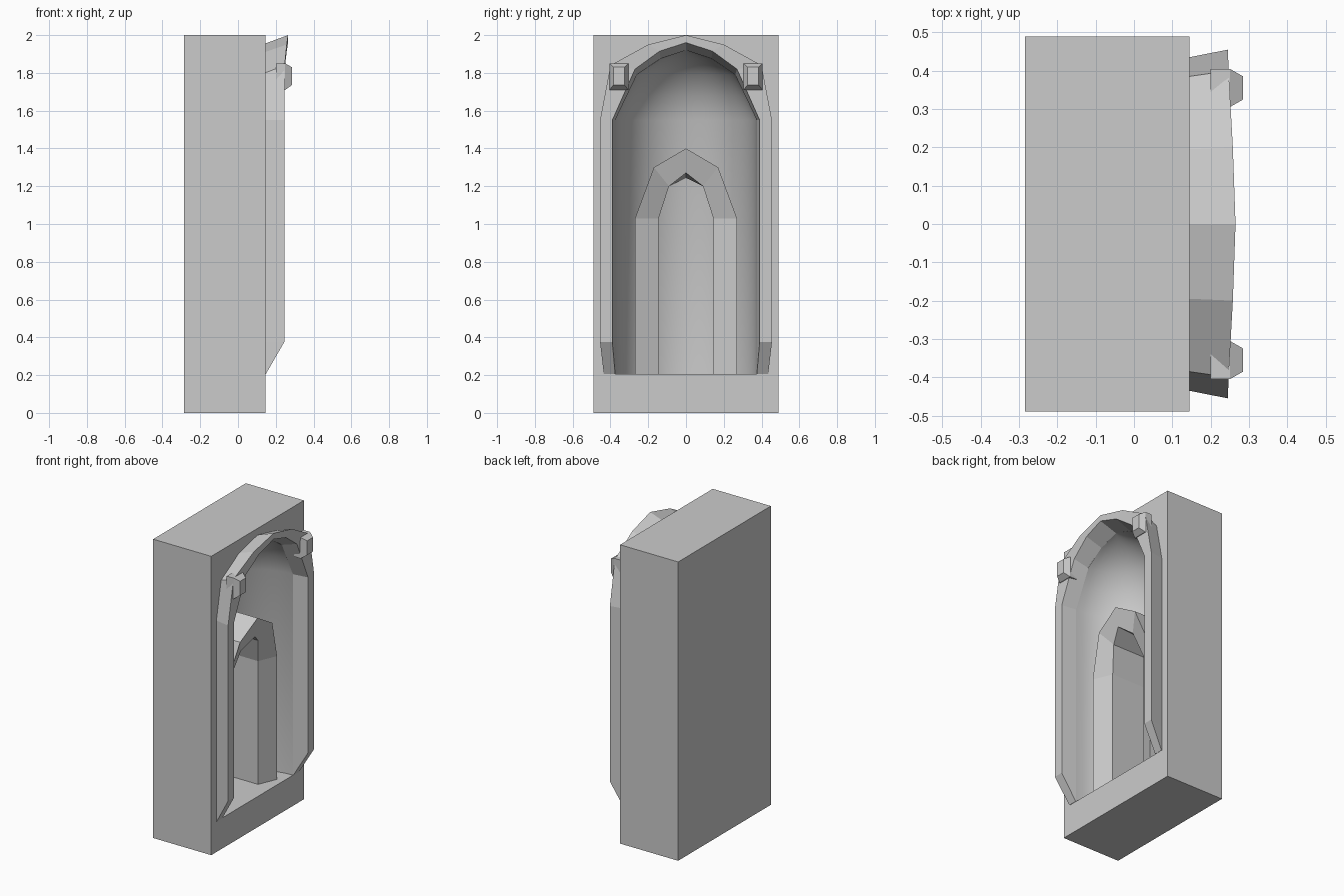
import bpy, bmesh, math

if "Cube" in bpy.data.objects:
    bpy.data.objects.remove(bpy.data.objects["Cube"])

FACE = 0.145      # plane of the block's niche side
FLOOR = 0.205     # niche floor height
W, DEPTH = 0.375, 0.39


def finish(name, bm):
    bmesh.ops.remove_doubles(bm, verts=bm.verts, dist=1e-5)
    bmesh.ops.recalc_face_normals(bm, faces=bm.faces)
    me = bpy.data.meshes.new(name)
    bm.to_mesh(me)
    bm.free()
    ob = bpy.data.objects.new(name, me)
    bpy.context.collection.objects.link(ob)
    return ob


def loft(name, sections):
    """Skin closed sections with equal point counts and cap both ends."""
    bm = bmesh.new()
    rings = [[bm.verts.new(p) for p in s] for s in sections]
    n = len(rings[0])
    for a, b in zip(rings, rings[1:]):
        for i in range(n):
            j = (i + 1) % n
            bm.faces.new((a[i], a[j], b[j], b[i]))
    bm.faces.new(rings[0])
    bm.faces.new(rings[-1])
    return finish(name, bm)


def arch(name, half):
    """Loft from one foot to the apex, then mirrored down to the other foot."""
    other = [[(x, -y, z) for x, y, z in s] for s in half[-2::-1]]
    return loft(name, half + other)


def rect(x, y0, y1, z0, z1):
    return [(x, y0, z0), (x, y1, z0), (x, y1, z1), (x, y0, z1)]


# Main block
block = loft("block", [rect(-0.285, -0.49, 0.49, 0, 2), rect(FACE, -0.49, 0.49, 0, 2)])

# Domed niche cutter: half-round plan, shrinking towards the top
levels = [(FLOOR, W), (1.55, W), (1.68, 0.318), (1.79, 0.26), (1.875, 0.135), (1.92, 0.003)]
sections = []
for z, w in levels:
    s = [(FACE - DEPTH * w / W * math.sin(a), w * math.cos(a), z)
         for a in [math.pi * i / 24 for i in range(25)]]
    sections.append([(FACE + 0.05, w, z)] + s + [(FACE + 0.05, -w, z)])
cutter = loft("niche_cutter", sections)
cutter.hide_render = True

bpy.context.view_layer.objects.active = block
block.select_set(True)
mod = block.modifiers.new("niche", 'BOOLEAN')
mod.operation = 'DIFFERENCE'
mod.solver = 'EXACT'
mod.object = cutter
bpy.ops.object.modifier_apply(modifier=mod.name)
bpy.data.objects.remove(cutter)
bpy.ops.object.shade_smooth_by_angle(angle=math.radians(40))

# Flared frame: front x, front inner, front outer, back inner, back outer (y, z)
stations = [
    (FACE + 0.002, (0.375, FLOOR), (0.435, FLOOR), (0.375, FLOOR), (0.435, FLOOR)),
    (0.245, (0.39, 0.375), (0.455, 0.375), (0.375, 0.375), (0.435, 0.375)),
    (0.245, (0.39, 1.55), (0.455, 1.55), (0.375, 1.55), (0.435, 1.55)),
    (0.247, (0.27, 1.82), (0.40, 1.84), (0.26, 1.79), (0.385, 1.80)),
    (0.258, (0.14, 1.915), (0.20, 1.95), (0.135, 1.875), (0.195, 1.91)),
    (0.265, (0.0, 1.96), (0.0, 2.0), (0.0, 1.92), (0.0, 1.955)),
]
arch("niche_frame", [[(x, *fi), (x, *fo), (FACE - 0.002, *bo), (FACE - 0.002, *bi)]
                     for x, fi, fo, bi, bo in stations])


# Doorway surround standing inside the niche, reaching back to its curved wall
def wall(y):
    return FACE - DEPTH * math.sqrt(1 - (y / W) ** 2) - 0.01


door = [
    ((0.10, 0.27, 0.2), (0.047, 0.145, 0.2)),
    ((0.10, 0.27, 1.03), (0.047, 0.145, 1.03)),
    ((0.135, 0.17, 1.30), (0.085, 0.09, 1.20)),
    ((0.145, 0.0, 1.40), (0.125, 0.0, 1.27)),
]
arch("doorway_surround",
     [[o, i, (wall(i[1]), i[1], i[2] - (0.025 if i[1] == 0 else 0)), (wall(o[1]), o[1], o[2])]
      for o, i in door])

# Tapered studs on the frame's shoulders
for side, label in ((1, "right"), (-1, "left")):
    s = [rect(0.20, 0.305, 0.405, 1.71, 1.85),
         rect(0.25, 0.305, 0.405, 1.71, 1.85),
         rect(0.285, 0.325, 0.385, 1.735, 1.83)]
    loft("stud_" + label, [[(x, side * y, z) for x, y, z in r] for r in s])
